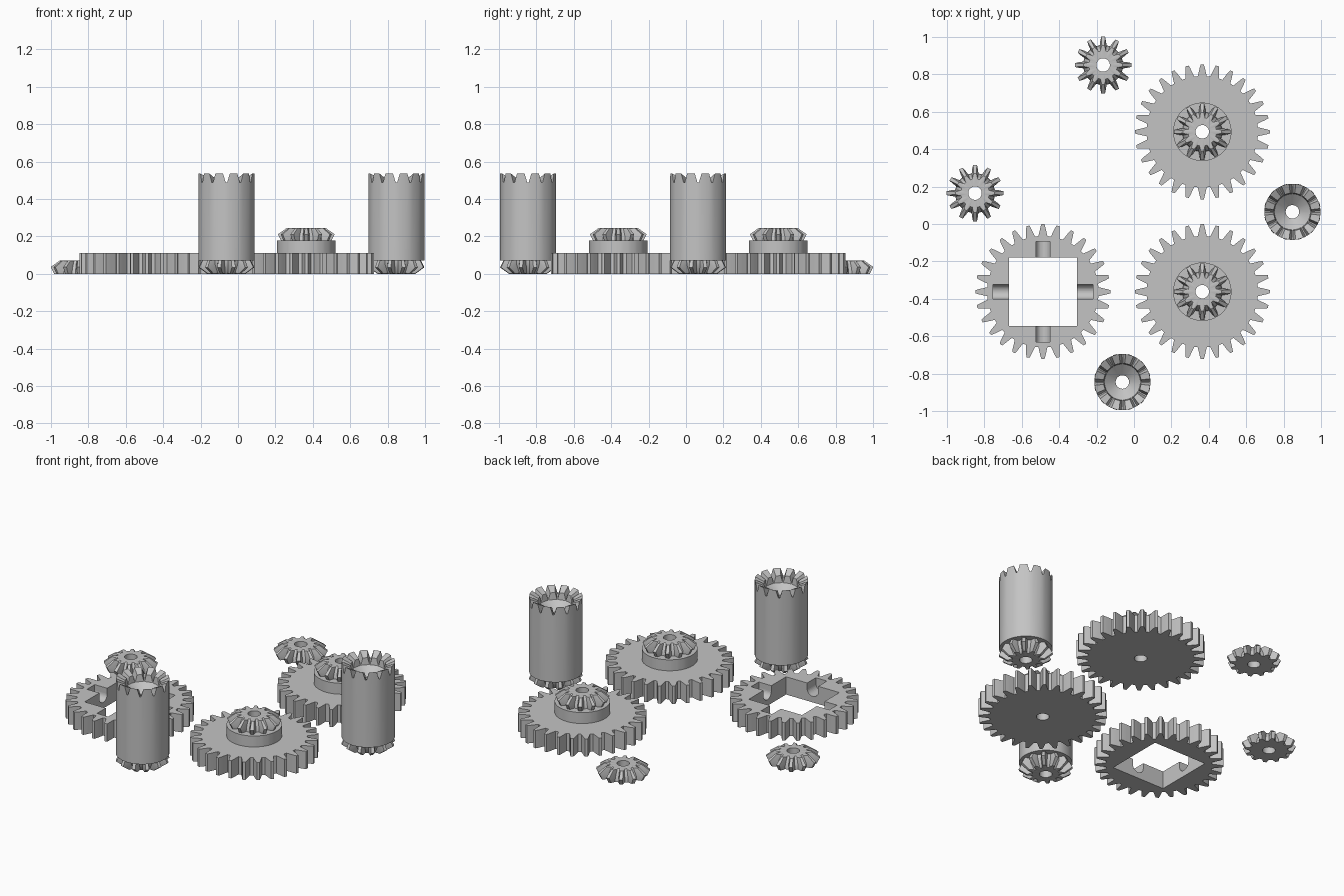
import bpy, bmesh, math

if "Cube" in bpy.data.objects:
    bpy.data.objects.remove(bpy.data.objects["Cube"])

grey = bpy.data.materials.new("light_grey")
grey.diffuse_color = (0.55, 0.55, 0.55, 1)
grey.use_nodes = True
grey.node_tree.nodes["Principled BSDF"].inputs["Base Color"].default_value = grey.diffuse_color

# Tooth outlines: (angle as a fraction of the pitch, height from root 0 to tip 1)
SPUR = [(-.36, 0), (-.25, .4), (-.17, .75), (-.10, 1), (.10, 1), (.17, .75), (.25, .4), (.36, 0)]
BEVEL = [(-.33, 0), (-.23, .5), (-.13, 1), (.13, 1), (.23, .5), (.33, 0)]
CROWN = [(-.45, 0), (-.27, 1), (0, 1), (.27, 1), (.45, 0)]


def finish(ob):
    bpy.ops.object.select_all(action='DESELECT')
    ob.select_set(True)
    bpy.context.view_layer.objects.active = ob
    bpy.ops.object.shade_smooth_by_angle(angle=math.radians(28))


def loft(name, loc, sections, teeth=12, phase=0.0):
    """Closed loft of rings. A ring is (outline, root_r, root_z, tip_r, tip_z)."""
    bm = bmesh.new()
    rings = []
    for outline, r0, z0, r1, z1 in sections:
        ring = []
        for t in range(teeth):
            for f, h in outline:
                a = phase + (t + f) * math.tau / teeth
                r, z = r0 + (r1 - r0) * h, z0 + (z1 - z0) * h
                ring.append(bm.verts.new((r * math.cos(a), r * math.sin(a), z)))
        rings.append(ring)
    n = len(rings[0])
    for k, low in enumerate(rings):
        up = rings[(k + 1) % len(rings)]
        for i in range(n):
            j = (i + 1) % n
            bm.faces.new((low[i], low[j], up[j], up[i]))
    bmesh.ops.recalc_face_normals(bm, faces=bm.faces)
    me = bpy.data.meshes.new(name)
    bm.to_mesh(me)
    bm.free()
    me.materials.append(grey)
    ob = bpy.data.objects.new(name, me)
    ob.location = loc
    bpy.context.collection.objects.link(ob)
    finish(ob)
    return ob


def circle(outline, r, z):
    return (outline, r, z, r, z)


HOLE = 0.036


def spur_gear(name, x, y):
    return loft(name, (x, y, 0), [
        circle(SPUR, HOLE, 0), (SPUR, .298, 0, .361, 0),
        (SPUR, .298, .11, .361, .11), circle(SPUR, HOLE, .11)], teeth=28)


def bevel_gear(name, x, y, z):
    loft(name, (x, y, z), [
        circle(BEVEL, HOLE, 0),
        (BEVEL, .107, 0, .134, 0),
        (BEVEL, .105, .022, .152, .036),
        (BEVEL, .080, .066, .104, .07),
        circle(BEVEL, .076, .07),
        circle(BEVEL, HOLE, .07)])


# Two large gears, each with a round hub and a bevel gear on top
for i, y in enumerate((.493, -.362), 1):
    spur_gear(f"large_gear_{i}", .365, y)
    loft(f"hub_{i}", (.365, y, 0), [
        circle(BEVEL, HOLE, .10), circle(BEVEL, .156, .10),
        circle(BEVEL, .156, .178), circle(BEVEL, HOLE, .178)])
    bevel_gear(f"hub_bevel_gear_{i}", .365, y, .175)

# Two loose bevel gears
for i, (x, y) in enumerate(((-.165, .85), (-.85, .165)), 1):
    bevel_gear(f"small_bevel_gear_{i}", x, y, 0)

# Two tall sleeves: bevel teeth below, crown teeth and a conical bowl on top
for i, (x, y) in enumerate(((.847, .065), (-.062, -.845)), 1):
    loft(f"long_pinion_{i}", (x, y, 0), [
        circle(BEVEL, HOLE, 0),
        circle(BEVEL, .076, 0),
        (BEVEL, .080, .004, .104, 0),
        (BEVEL, .105, .048, .152, .034),
        (BEVEL, .107, .07, .134, .07),
        circle(BEVEL, .149, .07),
        circle(BEVEL, .149, .09),
        circle(BEVEL, HOLE, .09)], phase=math.radians(15))
    loft(f"sleeve_{i}", (x, y, 0), [
        circle(CROWN, HOLE, .07),
        circle(CROWN, .150, .07),
        (CROWN, .150, .488, .150, .535),
        (CROWN, .100, .472, .100, .510),
        circle(CROWN, .096, .468),
        circle(CROWN, HOLE, .42)], phase=math.radians(15))

# Ring gear with a square opening and four round-bottomed shaft slots
cx, cy = -.487, -.362
ring = spur_gear("square_hole_gear", cx, cy)


def cut(cutter):
    cutter.hide_render = True
    bpy.ops.object.select_all(action='DESELECT')
    bpy.context.view_layer.objects.active = ring
    mod = ring.modifiers.new("cut", 'BOOLEAN')
    mod.operation, mod.solver, mod.object = 'DIFFERENCE', 'EXACT', cutter
    bpy.ops.object.modifier_apply(modifier=mod.name)
    bpy.data.objects.remove(cutter)


def box(size, loc):
    bpy.ops.mesh.primitive_cube_add(size=1, location=loc)
    ob = bpy.context.object
    ob.scale = size
    bpy.context.view_layer.update()
    return ob


cut(box((.365, .365, .4), (cx, cy, .05)))
for along_x in (True, False):
    rot = (0, math.pi / 2, 0) if along_x else (math.pi / 2, 0, 0)
    bpy.ops.mesh.primitive_cylinder_add(vertices=32, radius=.038, depth=.536,
                                        location=(cx, cy, .075), rotation=rot)
    cut(bpy.context.object)
    size = (.536, .076, .1) if along_x else (.076, .536, .1)
    cut(box(size, (cx, cy, .125)))
ring.data.materials.clear()
ring.data.materials.append(grey)
for p in ring.data.polygons:
    p.material_index = 0
finish(ring)
